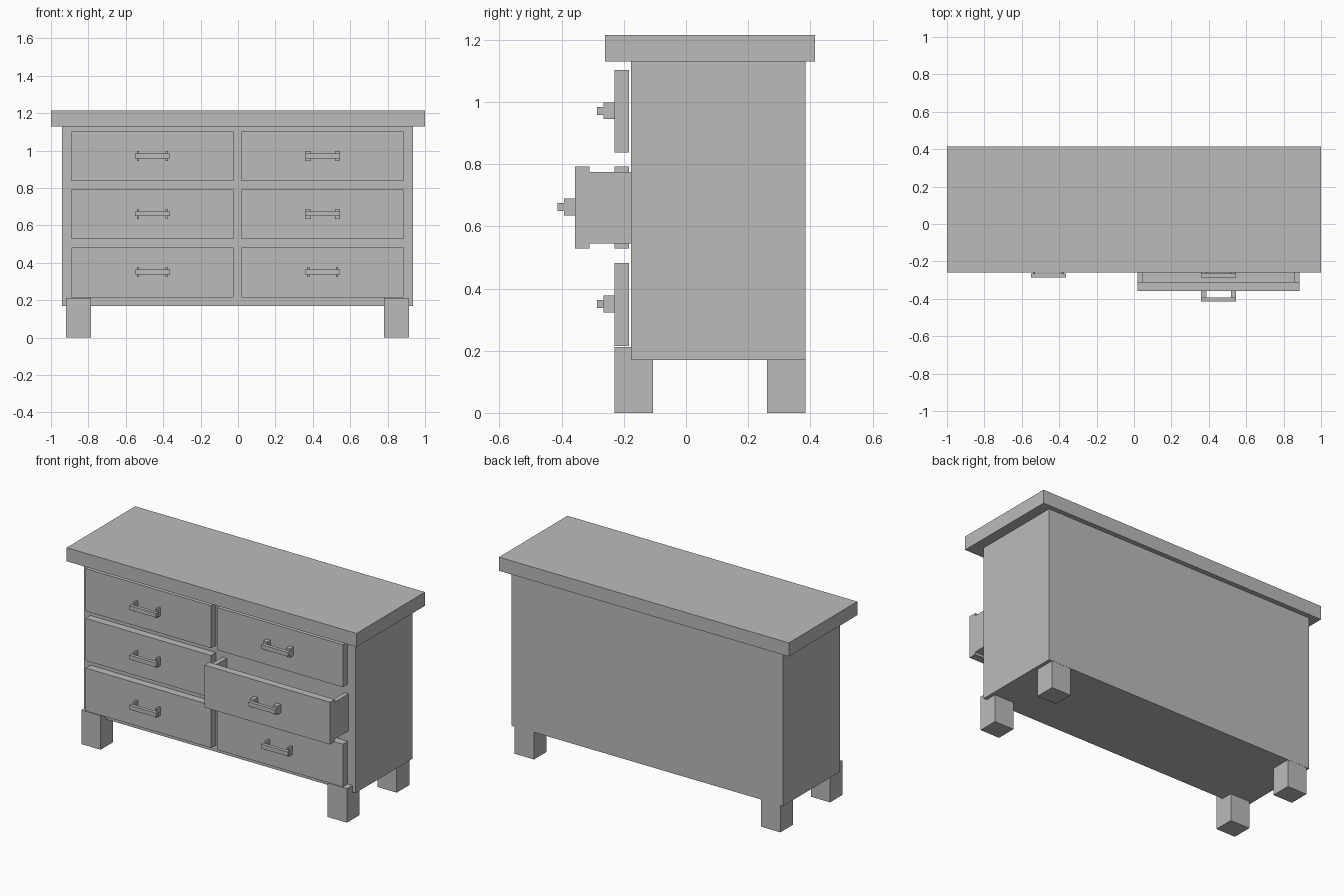
import bpy
import bmesh

cube = bpy.data.objects.get("Cube")
if cube:
    bpy.data.objects.remove(cube, do_unlink=True)

# One plain grey for the whole piece
GREY = (0.5, 0.5, 0.5, 1)
grey = bpy.data.materials.new("plain grey")
grey.use_nodes = True
grey.diffuse_color = GREY
grey.node_tree.nodes["Principled BSDF"].inputs["Base Color"].default_value = GREY


def boxes(name, spans):
    """One object made of boxes, each given as (x, y, z) ranges."""
    bm = bmesh.new()
    for span in spans:
        made = bmesh.ops.create_cube(bm, size=1)
        for v in made["verts"]:
            for i, (lo, hi) in enumerate(span):
                v.co[i] = lo + (v.co[i] + 0.5) * (hi - lo)
    mesh = bpy.data.meshes.new(name)
    bm.to_mesh(mesh)
    bm.free()
    mesh.materials.append(grey)
    obj = bpy.data.objects.new(name, mesh)
    bpy.context.scene.collection.objects.link(obj)
    return obj


# Carcass and overhanging top
boxes("cabinet_body", [((-0.94, 0.935), (-0.177, 0.385), (0.17, 1.13))])
boxes("table_top", [((-1, 1), (-0.26, 0.415), (1.13, 1.215))])

# Legs: the front pair stands proud of the body
for side, x in (("right", (-0.92, -0.787)), ("left", (0.78, 0.913))):
    boxes("front_leg_" + side, [(x, (-0.23, -0.106), (0, 0.212))])
    boxes("back_leg_" + side, [(x, (0.26, 0.384), (0, 0.2))])


def handle(name, centre, z, front, post_width):
    """Square bar carried on two posts."""
    left, right = centre - 0.093, centre + 0.093
    inset = 0.0 if post_width > 0.02 else 0.01
    posts = [(left + inset, left + inset + post_width),
             (right - inset - post_width, right - inset)]
    spans = [(p, (front - 0.036, front), (z - 0.027, z + 0.027)) for p in posts]
    spans.append(((left, right), (front - 0.057, front - 0.035), (z - 0.013, z + 0.013)))
    boxes(name, spans)


# Six drawers; the middle one on the left side is pulled out
rows = {"lower": (0.215, 0.482), "middle": (0.528, 0.792), "upper": (0.837, 1.102)}
columns = {"right": (-0.89, -0.025), "left": (0.02, 0.885)}
WALL = 0.028

for row, (z0, z1) in rows.items():
    for side, (x0, x1) in columns.items():
        label = row + "_" + side
        is_open = label == "middle_left"
        front = -0.357 if is_open else -0.23
        boxes("drawer_front_" + label, [((x0, x1), (front, front + 0.047), (z0, z1))])
        post = 0.027 if side == "left" and row != "lower" else 0.012
        handle("handle_" + label, (x0 + x1) / 2, (z0 + z1) / 2 + 0.002, front, post)
        if is_open:
            depth = (front + 0.047, 0.1)
            height = (z0 + 0.016, z1 - 0.017)
            boxes("open_drawer_box", [
                ((x0, x0 + WALL), depth, height),
                ((x1 - WALL, x1), depth, height),
                ((x0 + WALL, x1 - WALL), depth, (height[0], height[0] + WALL)),
            ])
